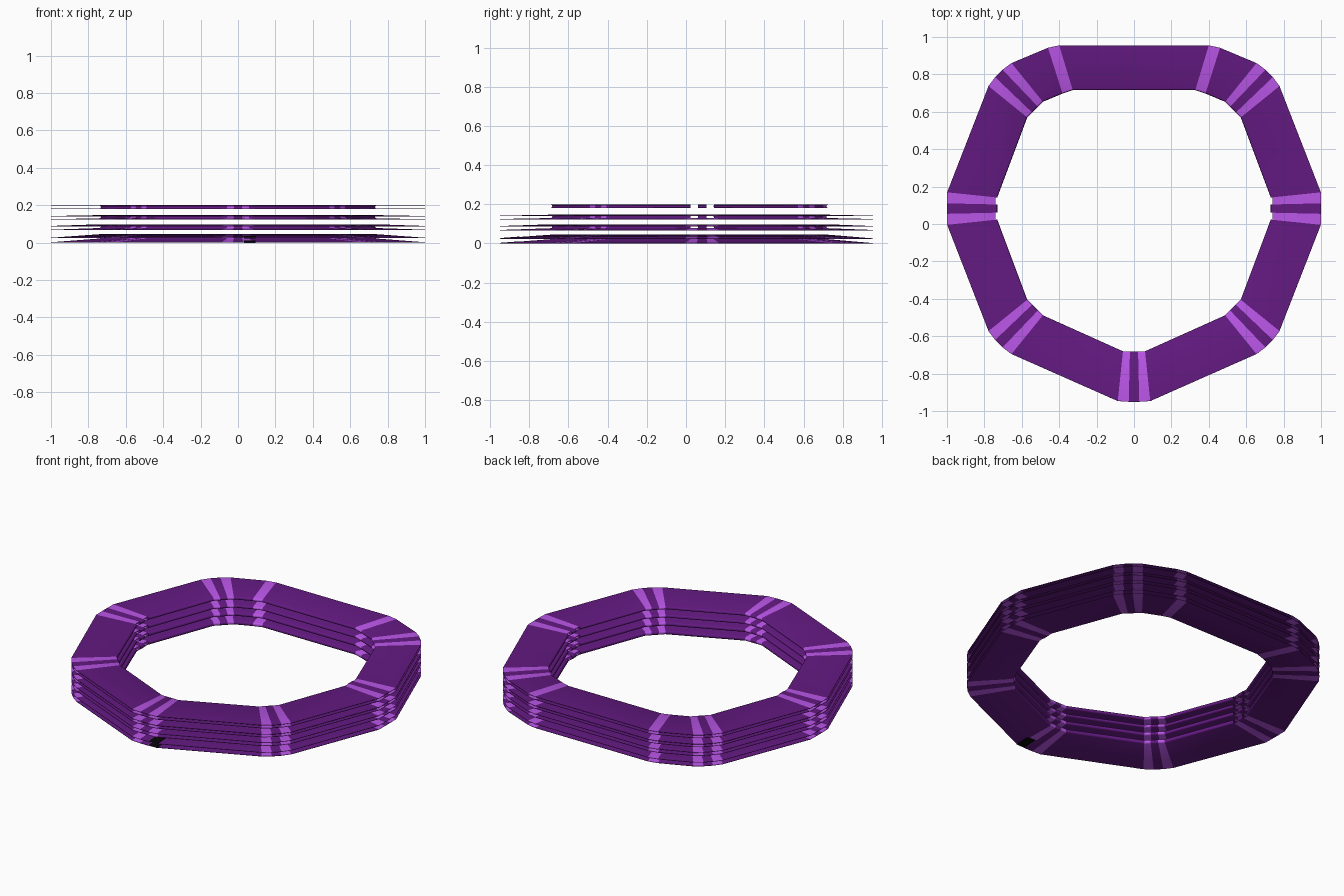
import bpy, bmesh, math
from mathutils import Vector

if "Cube" in bpy.data.objects:
    bpy.data.objects.remove(bpy.data.objects["Cube"])


def material(name, rgb):
    m = bpy.data.materials.new(name)
    m.diffuse_color = (*rgb, 1)
    m.use_nodes = True
    m.node_tree.nodes["Principled BSDF"].inputs["Base Color"].default_value = m.diffuse_color
    return m


PURPLE = material("deep_purple", (0.125, 0.010, 0.22))
VIOLET = material("light_violet", (0.50, 0.095, 0.82))
BLACK = material("black", (0.002, 0.002, 0.002))
CENTRE = Vector((0, 0.0825))
FOLD = 0.009                  # how far the rounded inner fold bulges
OPEN_SPANS = {6, 8, 22, 24}   # side stripes have no inner fold


def joint(deg, outer, outer_mid, inner):
    """Four stations (outer point, inner point) across one corner of the ring."""
    a = math.radians(deg)
    radial = Vector((math.cos(a), math.sin(a)))
    tangent = Vector((-radial.y, radial.x))
    rows = [(-0.087, -0.06, outer), (-0.028, -0.022, outer_mid),
            (0.028, 0.022, outer_mid), (0.087, 0.06, outer)]
    return [(CENTRE + radial * r + tangent * to, CENTRE + radial * inner + tangent * ti)
            for to, ti, r in rows]


# Right half of the ring plan, bottom to top, then mirrored
half = joint(-90, 1.029, 1.033, 0.772)[2:]
half += joint(-45, 1.013, 1.022, 0.757)
half += joint(0, 0.999, 1.0, 0.740)
half += joint(45, 1.013, 1.022, 0.757)
half += [(Vector((0.46, 0.942)), Vector((0.385, 0.706))),
         (Vector((0.40, 0.955)), Vector((0.33, 0.724)))]
flip = lambda p: Vector((-p.x, p.y))
stations = half + [(flip(o), flip(i)) for o, i in reversed(half)]


def section(o, i, top_out, top_in, bot_out, bot_in):
    """Top sheet edge, rounded inner fold, bottom sheet edge."""
    inward = (i - o).normalized()
    mid, rad = (top_in + bot_in) / 2, (top_in - bot_in) / 2
    pts = [(o.x, o.y, top_out)]
    for k in range(5):
        a = math.pi * k / 4
        p = i + inward * FOLD * math.sin(a)
        pts.append((p.x, p.y, mid + rad * math.cos(a)))
    return pts + [(o.x, o.y, bot_out)]


def ring_layer(name, *heights):
    """Folded sheet: top face, inner fold, bottom face, open to the outside."""
    bm = bmesh.new()
    rows = [[bm.verts.new(p) for p in section(o, i, *heights)] for o, i in stations]
    n = len(rows)
    for k in range(n):
        a, b = rows[k], rows[(k + 1) % n]
        stripe = k % 2 == 0                   # every other span is a light stripe
        for j in range(6):
            if k in OPEN_SPANS and 0 < j < 5:
                continue
            f = bm.faces.new((a[j], b[j], b[j + 1], a[j + 1]))
            f.material_index = int(stripe)
    me = bpy.data.meshes.new(name)
    bm.to_mesh(me)
    bm.free()
    me.materials.append(PURPLE)
    me.materials.append(VIOLET)
    ob = bpy.data.objects.new(name, me)
    bpy.context.collection.objects.link(ob)
    # thin sheet thickness
    mod = ob.modifiers.new("sheet", 'SOLIDIFY')
    mod.thickness = 0.002
    mod.offset = -1
    bpy.ops.object.select_all(action='DESELECT')
    ob.select_set(True)
    bpy.context.view_layer.objects.active = ob
    bpy.ops.object.modifier_apply(modifier=mod.name)
    bpy.ops.object.shade_smooth_by_angle(angle=math.radians(65))


# Four stacked layers, the lower ones drooping outwards
ring_layer("ring_layer_bottom", 0.026, 0.045, 0.0, 0.02)
ring_layer("ring_layer_lower", 0.089, 0.098, 0.067, 0.076)
ring_layer("ring_layer_upper", 0.142, 0.147, 0.123, 0.128)
ring_layer("ring_layer_top", 0.20, 0.20, 0.18, 0.18)

# Thin black patches on both sheets of the bottom layer's front stripe
for name, z in (("black_patch_top", 0.0292), ("black_patch_bottom", 0.0048)):
    bpy.ops.mesh.primitive_cube_add(size=1, location=(0.062, -0.898, z),
                                    rotation=(math.atan(0.0745), 0, 0))
    patch = bpy.context.object
    patch.name = name
    patch.scale = (0.062, 0.096, 0.005)
    patch.data.materials.append(BLACK)
